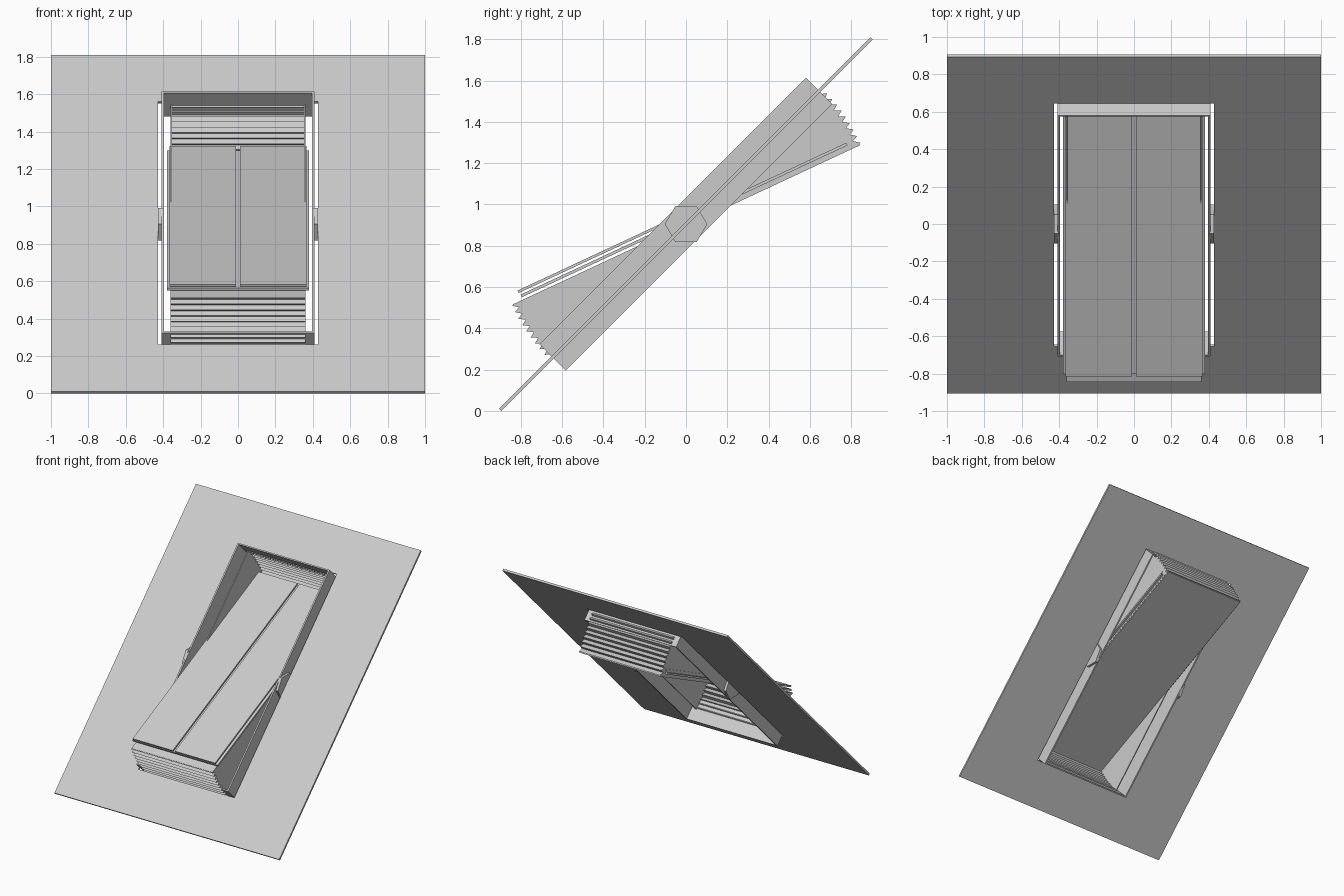
import bpy, bmesh, math
from mathutils import Matrix, Vector

if "Cube" in bpy.data.objects:
    bpy.data.objects.remove(bpy.data.objects["Cube"])

CENTER = Vector((0, 0, 0.905))
ROOF, SASH = math.radians(45), math.radians(25)   # slopes of roof and opened sash


def tilt(angle):
    return Matrix.Translation(CENTER) @ Matrix.Rotation(angle, 4, 'X')


def finish(name, bm, matrix):
    bmesh.ops.recalc_face_normals(bm, faces=bm.faces)
    me = bpy.data.meshes.new(name)
    bm.to_mesh(me)
    bm.free()
    ob = bpy.data.objects.new(name, me)
    ob.matrix_world = matrix
    bpy.context.collection.objects.link(ob)
    return ob


def box(name, x, y, z, angle):
    bm = bmesh.new()
    size = [b - a for a, b in (x, y, z)]
    mid = [(a + b) / 2 for a, b in (x, y, z)]
    bmesh.ops.create_cube(bm, size=1, matrix=Matrix.Translation(mid) @ Matrix.Diagonal((*size, 1)))
    return finish(name, bm, tilt(angle))


def ring(name, outer, inner, half_h, angle):
    # rectangular frame with a clean opening
    bm = bmesh.new()
    loops = []
    for (hx, hy), z in ((outer, -half_h), (inner, -half_h), (inner, half_h), (outer, half_h)):
        loops.append([bm.verts.new((sx * hx, sy * hy, z))
                      for sx, sy in ((-1, -1), (1, -1), (1, 1), (-1, 1))])
    for i in range(4):
        a, b = loops[i], loops[(i + 1) % 4]
        for j in range(4):
            k = (j + 1) % 4
            bm.faces.new((a[j], a[k], b[k], b[j]))
    return finish(name, bm, tilt(angle))


def prism(name, points, x0, x1):
    # closed (y, z) outline around the pivot, extruded along x
    bm = bmesh.new()
    face = bm.faces.new([bm.verts.new((x0, y, z)) for y, z in points])
    out = bmesh.ops.extrude_face_region(bm, geom=[face])
    bmesh.ops.translate(bm, vec=(x1 - x0, 0, 0),
                        verts=[v for v in out['geom'] if isinstance(v, bmesh.types.BMVert)])
    return finish(name, bm, Matrix.Translation(CENTER))


# Sloping roof sheet with opening, and the thin box frame set in it
ring("roof_sheet", (1.0, 1.272), (0.427, 0.92), 0.008, ROOF)
ring("window_frame", (0.408, 0.912), (0.396, 0.902), 0.09, ROOF)

# Sash: base panel, wider middle pane, split outer cover
box("sash_base", (-0.36, 0.36), (-0.925, 0.925), (-0.010, 0.002), SASH)
box("sash_pane", (-0.38, 0.38), (-0.87, 0.87), (0.015, 0.029), SASH)
for side, x in (("left", (-0.367, -0.01)), ("right", (0.01, 0.367))):
    box("sash_cover_" + side, x, (-0.875, 0.875), (0.040, 0.053), SASH)


def pleats(offset, base):
    # sawtooth arc from the sash slope to the roof slope
    n, pts = 9, []
    for i in range(n):
        for f, r in ((0.0, 0.932), (0.65, 0.903)):
            a = SASH + (ROOF - SASH) * (i + f) / n + offset
            pts.append(((r + base) * math.cos(a), (r + base) * math.sin(a)))
    a = ROOF + offset
    pts.append(((0.92 + base) * math.cos(a), (0.92 + base) * math.sin(a)))
    return pts


# Pleated end walls and wedge-shaped cheeks of the bellows
for end, offset in (("upper", 0.0), ("lower", math.pi)):
    outer, inner = pleats(offset, 0), pleats(offset, -0.008)
    prism("bellows_" + end, outer + inner[::-1], -0.36, 0.36)
    for side, s in (("left", -1), ("right", 1)):
        prism(f"bellows_cheek_{end}_{side}", [(0, 0)] + outer, s * 0.354, s * 0.362)

# Hexagonal pivot plates
hexagon = [(0.103 * math.cos(i * math.pi / 3), 0.1 * math.sin(i * math.pi / 3)) for i in range(6)]
for side, s in (("left", -1), ("right", 1)):
    prism("pivot_plate_" + side, hexagon, s * 0.405, s * 0.427)
